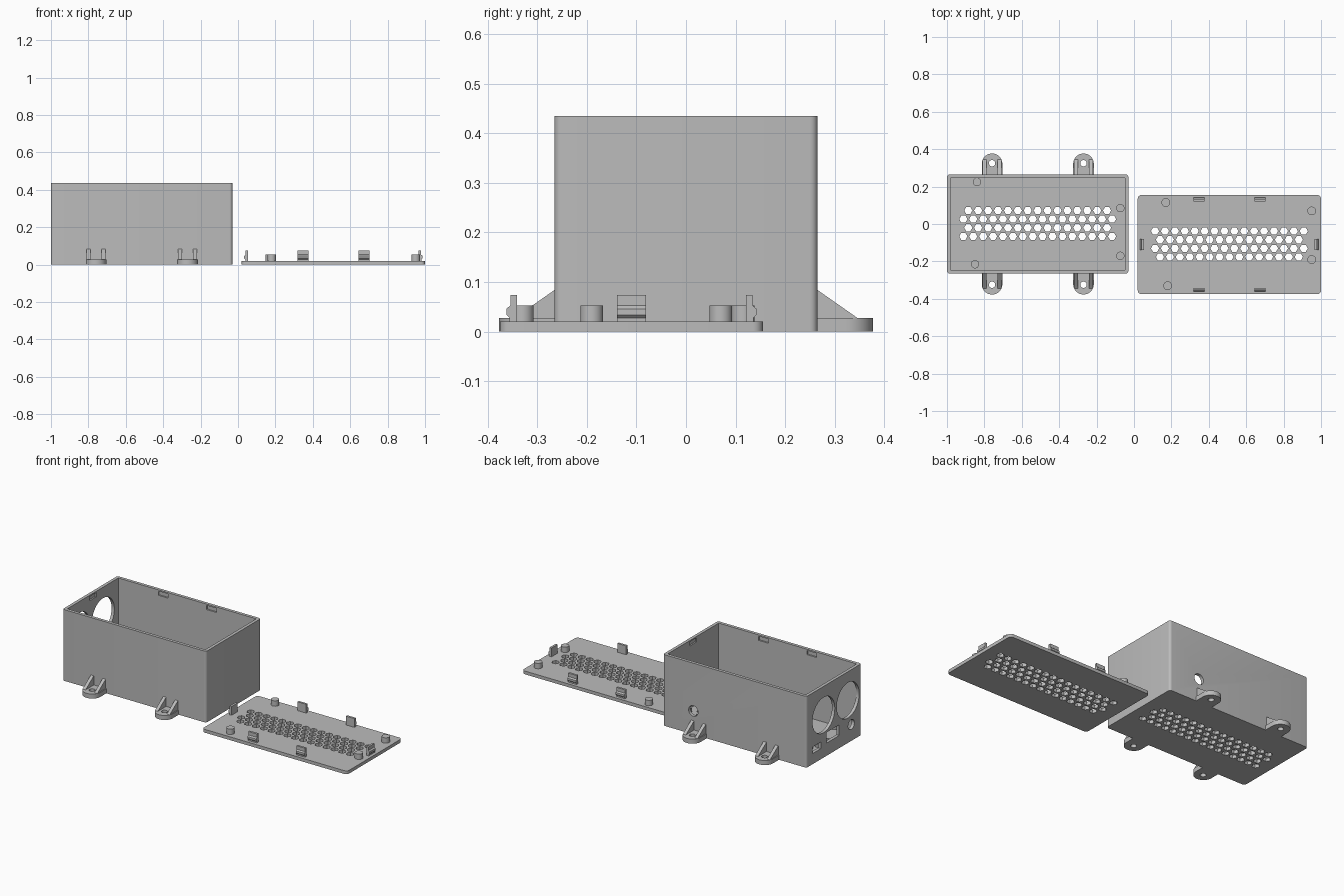
import bpy, bmesh
from math import sin, cos, pi, radians
from mathutils import Matrix, Vector

cube = bpy.data.objects.get("Cube")
if cube:
    bpy.data.objects.remove(cube, do_unlink=True)

grey = bpy.data.materials.new("plain grey")
grey.use_nodes = True
GREY = (0.5, 0.5, 0.5, 1)
grey.diffuse_color = GREY
grey.node_tree.nodes["Principled BSDF"].inputs["Base Color"].default_value = GREY

parts = []
WALL, FLOOR, HEIGHT = 0.019, 0.02, 0.435
HALF_X, HALF_Y = 0.485, 0.265
BOX = Vector((-0.515, 0, 0))
LID = Vector((0.51, -0.11, 0))


# Outlines
def arc(cx, cy, r, a0, a1, n):
    return [(cx + r * cos(a0 + (a1 - a0) * i / n), cy + r * sin(a0 + (a1 - a0) * i / n))
            for i in range(n + 1)]


def circle(cx, cy, r, n=32):
    return arc(cx, cy, r, 0, 2 * pi, n)[:-1]


def rect(cx, cy, w, h):
    return [(cx + sx * w / 2, cy + sy * h / 2) for sx, sy in ((-1, -1), (1, -1), (1, 1), (-1, 1))]


def round_rect(hx, hy, r):
    pts = []
    for i, (sx, sy) in enumerate(((1, 1), (-1, 1), (-1, -1), (1, -1))):
        pts += arc(sx * (hx - r), sy * (hy - r), r, i * pi / 2, (i + 1) * pi / 2, 6)
    return pts


# Solids: each is (outline, start, end, matrix), extruded along the matrix's z
def solid(name, prisms, keep=True):
    bm = bmesh.new()
    for outline, lo, hi, mat in prisms:
        base = [bm.verts.new(mat @ Vector((u, v, lo))) for u, v in outline]
        top = [bm.verts.new(mat @ Vector((u, v, hi))) for u, v in outline]
        bm.faces.new(base[::-1])
        bm.faces.new(top)
        for i in range(len(base)):
            j = (i + 1) % len(base)
            bm.faces.new((base[i], base[j], top[j], top[i]))
    bmesh.ops.recalc_face_normals(bm, faces=bm.faces)
    mesh = bpy.data.meshes.new(name)
    bm.to_mesh(mesh)
    bm.free()
    mesh.materials.append(grey)
    ob = bpy.data.objects.new(name, mesh)
    bpy.context.collection.objects.link(ob)
    if keep:
        parts.append(ob)
    return ob


def cut(ob, prisms):
    cutter = solid("cutter", prisms, keep=False)
    mod = ob.modifiers.new("cut", "BOOLEAN")
    mod.operation, mod.solver, mod.object = "DIFFERENCE", "EXACT", cutter
    bpy.context.view_layer.objects.active = ob
    bpy.ops.object.modifier_apply(modifier=mod.name)
    bpy.data.objects.remove(cutter, do_unlink=True)


def vent_grid(centre, y_mid, wide_first):
    pitch, holes = 0.053, []
    for row in range(4):
        n = 16 if (row % 2 == 0) == wide_first else 15
        y = y_mid + (1.5 - row) * pitch * 0.87
        for i in range(n):
            x = (i - (n - 1) / 2) * pitch
            holes.append((circle(x, y, 0.022, 6), -0.02, 0.04, Matrix.Translation(centre)))
    return holes


I = Matrix.Identity(4)
AT_BOX, AT_LID = Matrix.Translation(BOX), Matrix.Translation(LID)
# Plane of the end walls (u = y, v = z) and of the long walls (u = x, v = z)
END = Matrix(((0, 0, 1, 0), (1, 0, 0, 0), (0, 1, 0, 0), (0, 0, 0, 1)))
SIDE = Matrix(((1, 0, 0, 0), (0, 0, 1, 0), (0, 1, 0, 0), (0, 0, 0, 1)))

# Open case
case = solid("case", [(round_rect(HALF_X, HALF_Y, 0.015), 0, HEIGHT, AT_BOX)])
cut(case, [(rect(0, 0, 2 * (HALF_X - WALL), 2 * (HALF_Y - WALL)), FLOOR, HEIGHT + 0.1, AT_BOX)])

# Vents, end wall ports, cable hole and clip slots
openings = vent_grid(BOX, 0.003, False)
for port in (circle(0.1, 0.26, 0.108, 48), circle(-0.135, 0.26, 0.108, 48),
             circle(-0.167, 0.1, 0.03), rect(0.01, 0.11, 0.12, 0.065),
             rect(0.167, 0.085, 0.08, 0.04)):
    openings.append((port, -1.05, -0.95, END))
openings.append((circle(-0.235, 0.143, 0.032), 0.22, 0.3, SIDE))
slot_z = HEIGHT - 0.021
for s in (1, -1):
    ends = sorted((s * (HALF_Y - WALL - 0.01), s * (HALF_Y - WALL + 0.009)))
    for x in (-0.163, 0.163):
        openings.append((rect(x, slot_z, 0.066, 0.025), *ends, AT_BOX @ SIDE))
    ends = sorted((s * (HALF_X - WALL - 0.01), s * (HALF_X - WALL + 0.009)))
    openings.append((rect(0, slot_z, 0.066, 0.025), *ends, AT_BOX @ END))
cut(case, openings)

# Board posts inside the case
for i, (x, y) in enumerate(((-0.84, 0.225), (-0.073, 0.085), (-0.073, -0.17), (-0.85, -0.215))):
    solid(f"case_post_{i + 1}", [(circle(x, y, 0.022), FLOOR - 0.002, 0.052, I)])

# Mounting ears with a screw hole and two gusset ribs
ear_outline = [(-0.055, 0.255)] + arc(0, 0.322, 0.055, pi, 0, 24) + [(0.055, 0.255)]
gusset = [(0.26, 0.02), (0.26, 0.088), (0.265, 0.084), (0.345, 0.028), (0.345, 0.02)]
for side, flip in (("back", 1), ("front", -1)):
    for where, x in (("right", -0.759), ("left", -0.27)):
        place = Matrix.Translation((x, 0, 0)) @ Matrix.Diagonal((1, flip, 1, 1))
        ear = solid(f"{side}_{where}_ear", [(ear_outline, 0, 0.028, place)])
        cut(ear, [(circle(0, 0.325, 0.017), -0.02, 0.05, place)])
        solid(f"{side}_{where}_gussets",
              [(gusset, o - 0.01, o + 0.01, place @ END) for o in (-0.04, 0.04)])

# Lid plate
lid = solid("lid", [(round_rect(0.49, HALF_Y, 0.02), 0, FLOOR, AT_LID)])
cut(lid, vent_grid(LID, 0.003, True))

# Lid posts
for i, (x, y) in enumerate(((0.17, 0.115), (0.95, 0.07), (0.95, -0.19), (0.18, -0.33))):
    solid(f"lid_post_{i + 1}", [(circle(x, y, 0.023), FLOOR - 0.002, 0.053, I)])

# Snap clips: a thin tongue with an outward catch; u = distance from the edge plane
clip = [(-0.015, 0.018), (-0.015, 0.074), (-0.002, 0.074), (-0.002, 0.053), (0.006, 0.046),
        (0.006, 0.034), (0, 0.028), (0, 0.018)]
for turn, reach, offsets in ((0, HALF_Y, (-0.163, 0.163)), (90, 0.49, (0,)),
                             (180, HALF_Y, (-0.163, 0.163)), (270, 0.49, (0,))):
    for o in offsets:
        place = (AT_LID @ Matrix.Rotation(radians(turn), 4, "Z")
                 @ Matrix.Translation((o, reach - WALL, 0)) @ END)
        solid("lid_clip", [(clip, -0.029, 0.029, place)])

# Smooth the round walls and keep the edges crisp
bpy.ops.object.select_all(action="DESELECT")
for ob in parts:
    ob.select_set(True)
bpy.context.view_layer.objects.active = case
bpy.ops.object.shade_smooth_by_angle(angle=radians(30))
